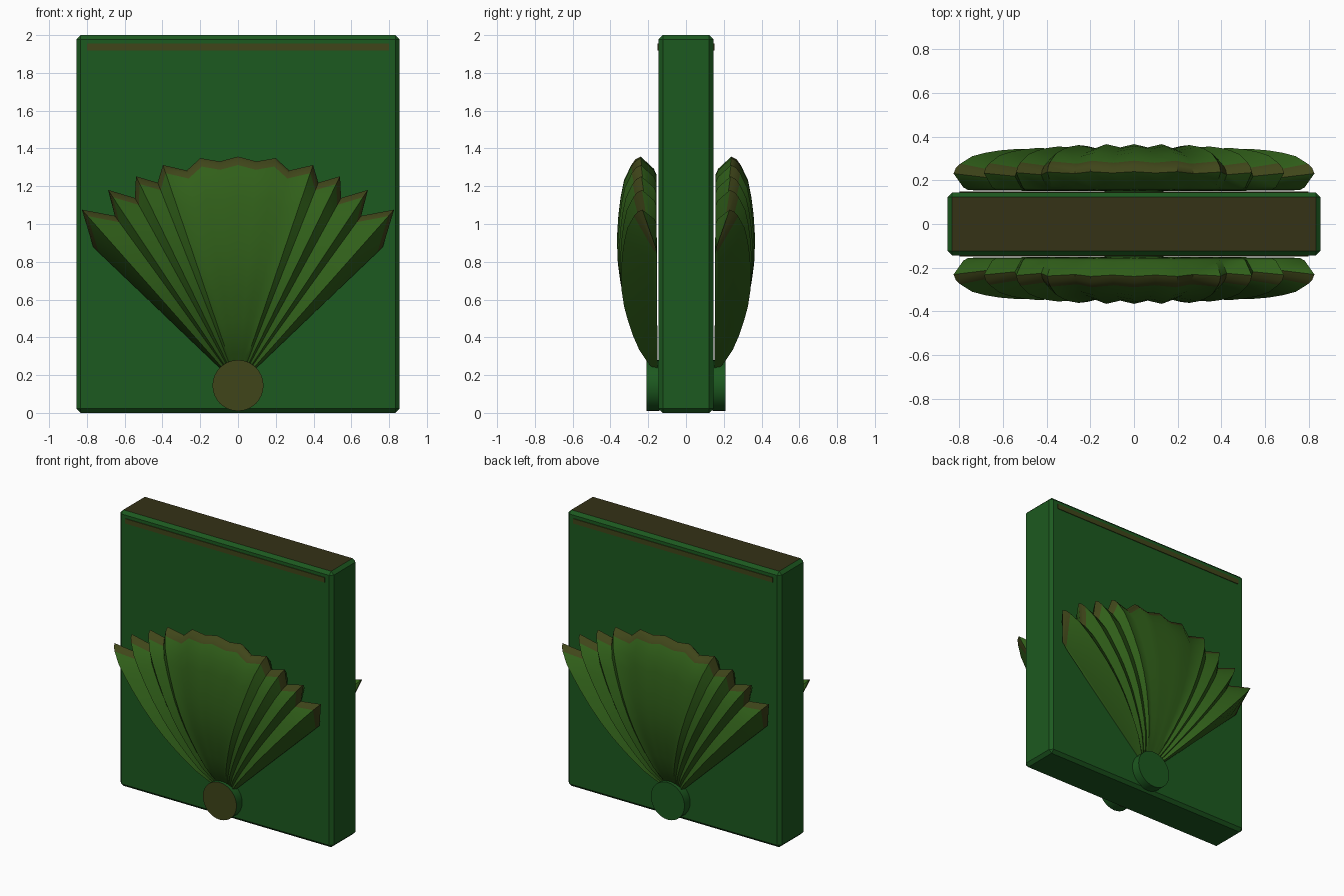
import bpy, bmesh, math
from mathutils import Vector

if "Cube" in bpy.data.objects:
    bpy.data.objects.remove(bpy.data.objects["Cube"])


def material(name, rgb):
    m = bpy.data.materials.new(name)
    m.diffuse_color = (*rgb, 1)
    m.use_nodes = True
    m.node_tree.nodes["Principled BSDF"].inputs["Base Color"].default_value = m.diffuse_color
    return m


GREEN = material("deep_green", (0.012, 0.10, 0.014))
LEAF = material("leaf_green", (0.03, 0.115, 0.01))
OLIVE = material("olive", (0.05, 0.06, 0.01))
BROWN = material("brown", (0.035, 0.032, 0.008))
HINGE_Z = 0.145


def finish(bm, name, mats, angle=None):
    bmesh.ops.recalc_face_normals(bm, faces=bm.faces)
    me = bpy.data.meshes.new(name)
    bm.to_mesh(me)
    bm.free()
    for m in mats:
        me.materials.append(m)
    ob = bpy.data.objects.new(name, me)
    bpy.context.collection.objects.link(ob)
    if angle:
        bpy.ops.object.select_all(action='DESELECT')
        bpy.context.view_layer.objects.active = ob
        ob.select_set(True)
        bpy.ops.object.shade_smooth_by_angle(angle=math.radians(angle))
    return ob


def box(size, centre):
    bm = bmesh.new()
    bmesh.ops.create_cube(bm, size=1)
    for v in bm.verts:
        v.co = Vector(a * b + c for a, b, c in zip(v.co, size, centre))
    return bm


# Chamfered slab with a coloured top
bm = box((1.71, 0.29, 2.0), (0, 0, 1.0))
bmesh.ops.bevel(bm, geom=bm.edges[:], offset=0.022, segments=1, affect='EDGES')
for f in bm.faces:
    f.material_index = int(f.normal.z > 0.9)
finish(bm, "slab", [GREEN, BROWN])

# Fan profile along a ridge: (radius, distance from slab centre)
PROFILE = [(0.09, 0.16), (0.17, 0.213), (0.25, 0.258), (0.35, 0.295),
           (0.455, 0.325), (0.55, 0.347), (0.655, 0.361), (0.78, 0.366),
           (0.905, 0.358), (1.0, 0.346), (1.09, 0.328), (1.17, 0.29),
           (1.2, 0.268), (1.215, 0.24), (1.15, 0.17), (1.12, 0.157), (0.09, 0.152)]
# Half of the pleats from the middle outward: (angle, rim radius, bulge)
HALF = [(0, 1.212, 1.0), (4.7, 1.19, 0.93), (9.4, 1.22, 1.0), (13.4, 1.17, 0.90),
        (18.8, 1.233, 0.98), (21.6, 1.155, 0.84), (26, 1.232, 0.95),
        (28.8, 1.133, 0.76), (33.6, 1.243, 0.92), (36, 1.11, 0.66),
        (41.6, 1.245, 0.90), (46.3, 1.06, 0.10)]
PLEATS = [(-a, r, b) for a, r, b in HALF[:0:-1]] + HALF


def fan(side, name):
    bm = bmesh.new()
    cols = []
    for a, rim, bulge in PLEATS:
        t = math.radians(a)
        col = []
        for r, d in PROFILE:
            k = r * (1 + (rim / 1.215 - 1) * min(1, r))
            y = 0.152 + (d - 0.152) * bulge
            col.append(bm.verts.new((k * math.sin(t), side * y,
                                     HINGE_Z + k * math.cos(t))))
        cols.append(col)
    n = len(PROFILE)
    for c0, c1 in zip(cols, cols[1:]):
        for i in range(n):
            j = (i + 1) % n
            f = bm.faces.new((c0[i], c0[j], c1[j], c1[i]))
            f.material_index = int(i in (11, 12))
    bm.faces.new(cols[0])
    bm.faces.new(cols[-1])
    finish(bm, name, [LEAF, OLIVE], 45)


# Fan, pivot disc and top strip on both faces
for side, label, disc_mat in ((-1, "front", OLIVE), (1, "back", GREEN)):
    fan(side, label + "_fan")
    bm = bmesh.new()
    bmesh.ops.create_cone(bm, cap_ends=True, segments=32, radius1=0.135,
                          radius2=0.135, depth=0.07)
    for v in bm.verts:
        x, y, z = v.co
        v.co = (x, side * 0.175 + z, HINGE_Z + y)
    for f in bm.faces:
        f.material_index = int(len(f.verts) > 4)
    finish(bm, label + "_pivot_disc", [GREEN, disc_mat], 30)
    finish(box((1.6, 0.02, 0.035), (0, side * 0.14, 1.937)),
           label + "_top_strip", [OLIVE])
